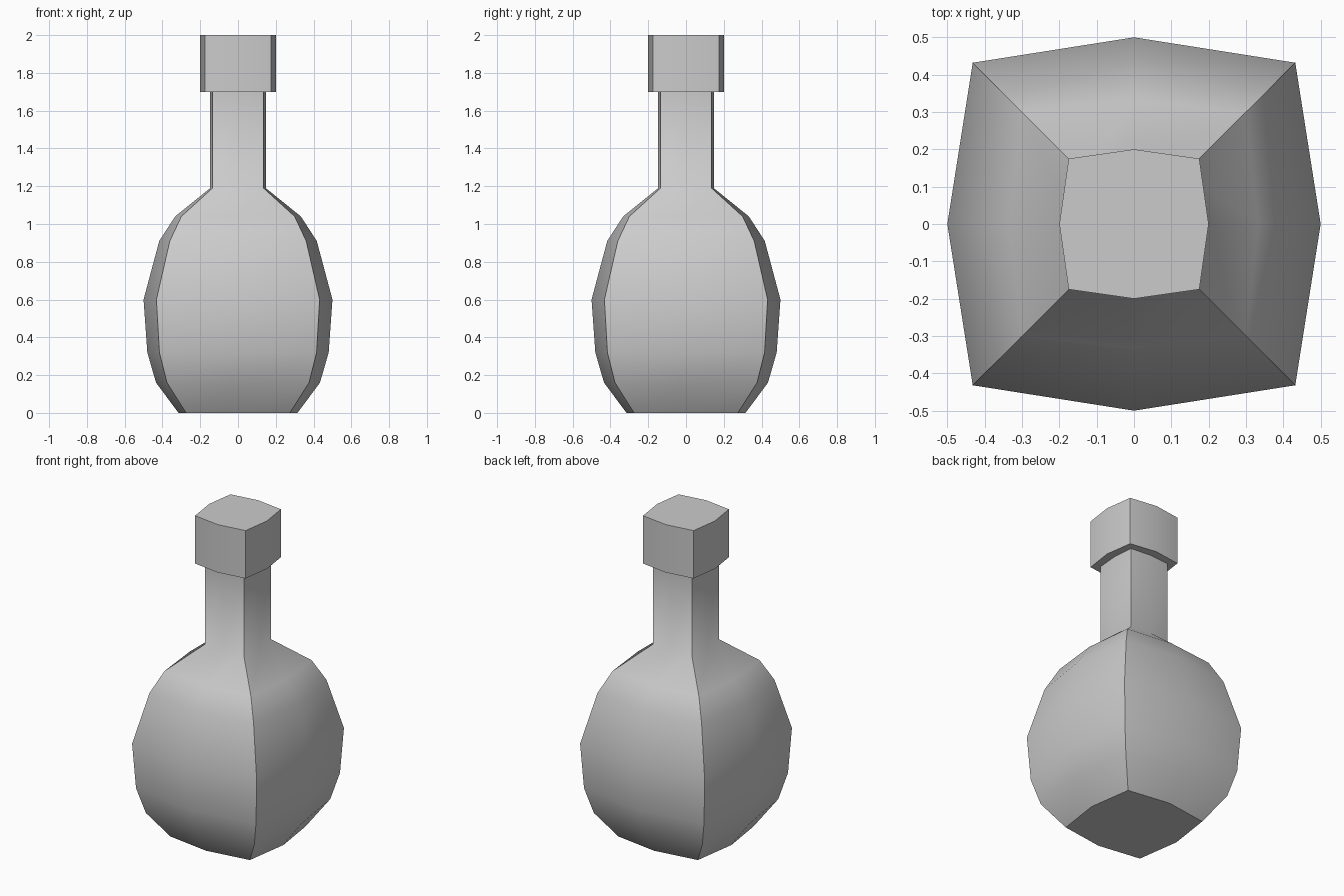
import bpy, bmesh

if "Cube" in bpy.data.objects:
    bpy.data.objects.remove(bpy.data.objects["Cube"])


def ring_points(mid, corner, z):
    """Bulged square: four corners and four side midpoints."""
    m, c = mid, corner
    return [(m, 0, z), (c, c, z), (0, m, z), (-c, c, z),
            (-m, 0, z), (-c, -c, z), (0, -m, z), (c, -c, z)]


def stack(name, profile):
    """Loft bulged-square rings; profile rows are (z, mid, corner)."""
    bm = bmesh.new()
    rings = [[bm.verts.new(p) for p in ring_points(m, c, z)]
             for z, m, c in profile]
    for low, high in zip(rings, rings[1:]):
        for i in range(8):
            j = (i + 1) % 8
            bm.faces.new((low[i], low[j], high[j], high[i]))
    bm.faces.new(rings[0][::-1])
    bm.faces.new(rings[-1])
    for f in bm.faces:
        f.smooth = True
    # Crisp vertical corners and end rims, soft everywhere else
    for low, high in zip(rings, rings[1:]):
        for i in (1, 3, 5, 7):
            bm.edges.get((low[i], high[i])).smooth = False
    for ring in (rings[0], rings[-1]):
        for i in range(8):
            bm.edges.get((ring[i], ring[(i + 1) % 8])).smooth = False
    mesh = bpy.data.meshes.new(name)
    bm.to_mesh(mesh)
    bm.free()
    obj = bpy.data.objects.new(name, mesh)
    bpy.context.collection.objects.link(obj)
    return obj


# Rounded body, shoulder and neck
stack("bottle", [
    (0.00, 0.315, 0.275),
    (0.16, 0.434, 0.376),
    (0.32, 0.480, 0.416),
    (0.60, 0.500, 0.432),
    (0.91, 0.417, 0.361),
    (1.04, 0.333, 0.300),
    (1.19, 0.147, 0.135),
    (1.70, 0.147, 0.135),
])

# Wider block closing the neck
stack("stopper", [(1.70, 0.20, 0.175), (2.00, 0.20, 0.175)])
